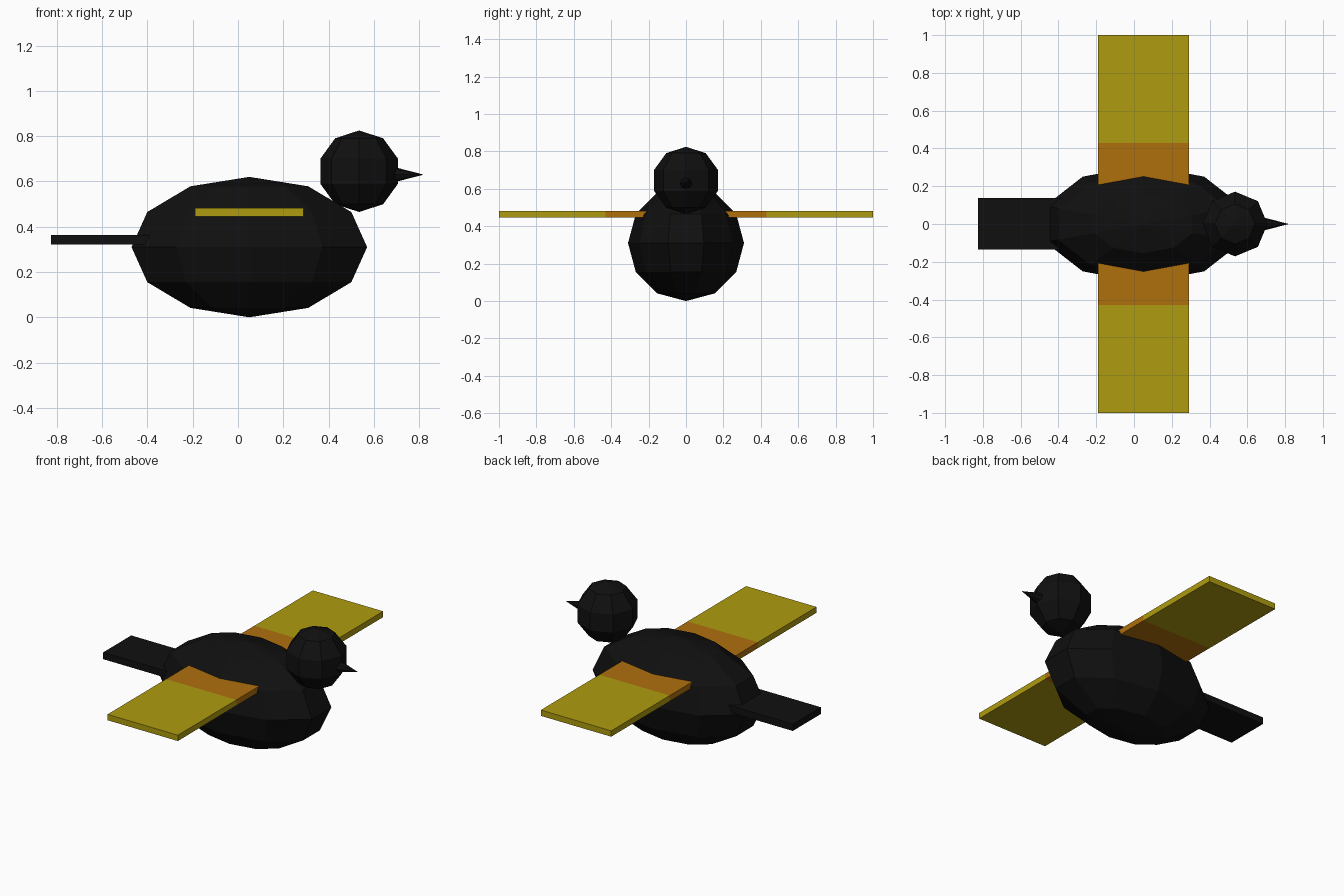
import bpy
import bmesh
from math import pi, sin, cos
from mathutils import Matrix

default = bpy.data.objects.get("Cube")
if default:
    bpy.data.objects.remove(default, do_unlink=True)


def make_material(name, rgb):
    mat = bpy.data.materials.new(name)
    mat.use_nodes = True
    mat.diffuse_color = (*rgb, 1)
    mat.node_tree.nodes["Principled BSDF"].inputs["Base Color"].default_value = (*rgb, 1)
    return mat


black = make_material("black feathers", (0.005, 0.005, 0.005))
orange = make_material("orange shoulder", (0.43, 0.16, 0.004))
yellow = make_material("yellow wing", (0.43, 0.33, 0.005))


def finish(name, bm, mat):
    bmesh.ops.recalc_face_normals(bm, faces=bm.faces)
    mesh = bpy.data.meshes.new(name)
    bm.to_mesh(mesh)
    bm.free()
    mesh.materials.append(mat)
    obj = bpy.data.objects.new(name, mesh)
    bpy.context.collection.objects.link(obj)
    return obj


def ellipsoid(name, centre, radii, segments, rings, mat):
    """Faceted ball with upright poles and one vertex column facing +y."""
    bm = bmesh.new()
    rows = []
    for r in range(1, rings):
        t = pi * r / rings
        rows.append([bm.verts.new((sin(t) * sin(2 * pi * s / segments),
                                   sin(t) * cos(2 * pi * s / segments), cos(t)))
                     for s in range(segments)])
    top, bottom = bm.verts.new((0, 0, 1)), bm.verts.new((0, 0, -1))
    for s in range(segments):
        n = (s + 1) % segments
        bm.faces.new((top, rows[0][s], rows[0][n]))
        bm.faces.new((bottom, rows[-1][n], rows[-1][s]))
        for a, b in zip(rows, rows[1:]):
            bm.faces.new((a[s], b[s], b[n], a[n]))
    bmesh.ops.transform(bm, verts=bm.verts,
                        matrix=Matrix.Translation(centre) @ Matrix.Diagonal((*radii, 1)))
    return finish(name, bm, mat)


def box(name, low, high, mat):
    size = [h - l for l, h in zip(low, high)]
    mid = [(h + l) / 2 for l, h in zip(low, high)]
    bm = bmesh.new()
    bmesh.ops.create_cube(bm, size=1,
                          matrix=Matrix.Translation(mid) @ Matrix.Diagonal((*size, 1)))
    return finish(name, bm, mat)


# Body and head
ellipsoid("body", (0.05, 0, 0.31), (0.547, 0.31, 0.31), 10, 6, black)
ellipsoid("head", (0.535, 0, 0.645), (0.18, 0.18, 0.18), 8, 5, black)

# Beak pointing along +x
bm = bmesh.new()
bmesh.ops.create_cone(bm, cap_ends=True, segments=8, radius1=0.036, radius2=0, depth=0.14,
                      matrix=Matrix.Translation((0.75, 0, 0.63)) @ Matrix.Rotation(pi / 2, 4, 'Y'))
finish("beak", bm, black)

# Tail
box("tail", (-0.825, -0.135, 0.322), (-0.35, 0.138, 0.364), black)

# Wings: orange shoulder next to the body, yellow outer panel
for label, side in (("back", 1), ("front", -1)):
    for part, inner, outer, mat in (("shoulder", 0.1, 0.43, orange),
                                    ("wing", 0.43, 1.0, yellow)):
        y0, y1 = sorted((side * inner, side * outer))
        box(f"{label}_{part}", (-0.19, y0, 0.446), (0.29, y1, 0.482), mat)
